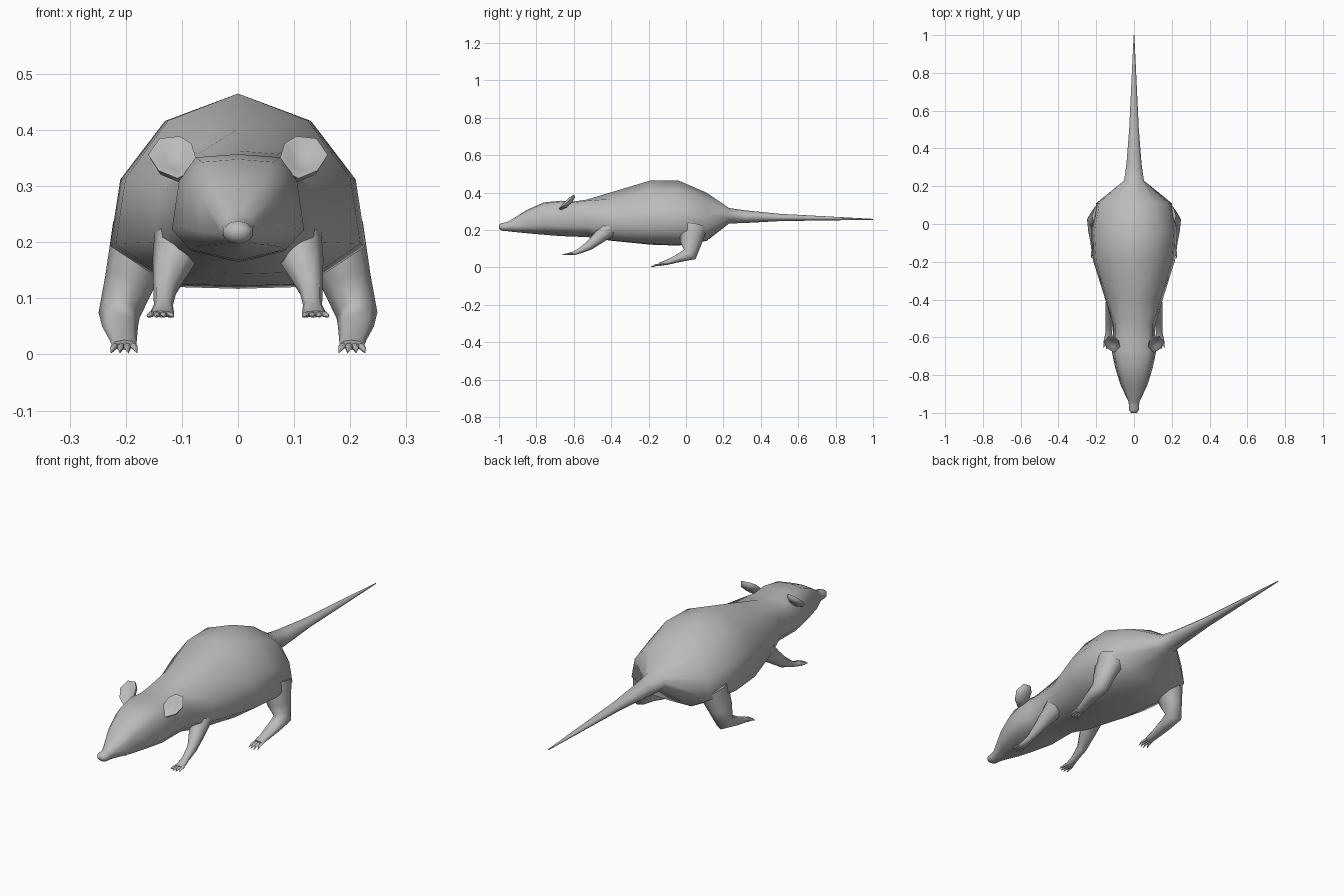
import bpy, bmesh, math
from mathutils import Vector

cube = bpy.data.objects.get("Cube")
if cube:
    bpy.data.objects.remove(cube, do_unlink=True)

# One plain grey for the whole animal
grey = bpy.data.materials.new("plain grey")
grey.use_nodes = True
colour = (0.5, 0.5, 0.5, 1)
grey.diffuse_color = colour
grey.node_tree.nodes["Principled BSDF"].inputs["Base Color"].default_value = colour


def loft(bm, rings):
    """Skin a list of equal-length point rings and cap both ends."""
    loops = [[bm.verts.new(p) for p in ring] for ring in rings]
    n = len(loops[0])
    for a, b in zip(loops, loops[1:]):
        for i in range(n):
            j = (i + 1) % n
            bm.faces.new((a[i], a[j], b[j], b[i]))
    bm.faces.new(loops[0][::-1])
    bm.faces.new(loops[-1])


def limb_rings(path, sides):
    """Elliptical rings across a path of (x, y, z, width radius, depth radius)."""
    pts = [Vector(p[:3]) for p in path]
    rings = []
    for k, p in enumerate(path):
        t = (pts[min(k + 1, len(pts) - 1)] - pts[max(k - 1, 0)]).normalized()
        v = t.cross(Vector((1, 0, 0))).normalized()
        u = v.cross(t)
        rings.append([pts[k] + u * p[3] * math.cos(a) + v * p[4] * math.sin(a)
                      for a in (math.tau * i / sides for i in range(sides))])
    return rings


def finish(bm, name, side=1):
    for v in bm.verts:
        v.co.x *= side
    bmesh.ops.recalc_face_normals(bm, faces=bm.faces)
    mesh = bpy.data.meshes.new(name)
    bm.to_mesh(mesh)
    bm.free()
    mesh.materials.append(grey)
    obj = bpy.data.objects.new(name, mesh)
    bpy.context.collection.objects.link(obj)
    bpy.ops.object.select_all(action='DESELECT')
    obj.select_set(True)
    bpy.context.view_layer.objects.active = obj
    bpy.ops.object.shade_smooth_by_angle(angle=math.radians(75))


# Half cross-sections, top to bottom: (share of half width, share of height)
ROUND = [(0, 1), (.59, .9), (.95, .65), (.95, .35), (.59, .1), (0, 0)]
HEAD = [(0, 1), (.64, .97), (.89, .75), (1, .29), (.72, .1), (0, 0)]
BODY = [(0, 1), (.57, .86), (.92, .56), (1, .22), (.52, .01), (0, 0)]

# Body from nose to tail tip: y, half width, bottom, top, section
STATIONS = [
    (-1.0, .016, .207, .230, ROUND), (-.985, .027, .197, .238, ROUND),
    (-.96, .028, .195, .241, ROUND), (-.94, .031, .192, .252, ROUND),
    (-.85, .072, .183, .308, HEAD), (-.76, .100, .175, .348, HEAD),
    (-.67, .118, .168, .357, HEAD), (-.60, .112, .165, .353, HEAD),
    (-.53, .112, .163, .363, HEAD), (-.40, .152, .143, .402, BODY),
    (-.19, .218, .122, .465, BODY), (-.04, .228, .117, .465, BODY),
    (.11, .200, .142, .400, BODY), (.23, .055, .235, .318, ROUND),
    (.32, .042, .238, .305, ROUND), (.50, .027, .248, .287, ROUND),
    (1.0, .002, .255, .260, ROUND)]

bm = bmesh.new()
rings = []
for y, w, lo, hi, section in STATIONS:
    full = section + [(-x, z) for x, z in section[-2:0:-1]]
    rings.append([(x * w, y, lo + z * (hi - lo)) for x, z in full])
loft(bm, rings)
finish(bm, "body_head_and_tail")

# Leg paths from shoulder or hip down to the sole
HIND = [(.165, .04, .22, .06, .075), (.193, .025, .13, .045, .058),
        (.212, .02, .07, .037, .04), (.21, -.04, .05, .032, .022),
        (.205, -.1, .028, .025, .014), (.203, -.143, .017, .022, .009)]
FRONT = [(.10, -.41, .21, .05, .05), (.115, -.46, .165, .038, .035),
         (.13, -.52, .115, .021, .024), (.133, -.57, .088, .017, .014),
         (.135, -.60, .076, .021, .010), (.138, -.628, .072, .023, .006)]

# Ear outline, and the direction the open side faces
EAR = [Vector(p) for p in (
    (.075, -.650, .350), (.083, -.622, .376), (.104, -.600, .389),
    (.140, -.600, .385), (.160, -.627, .356), (.142, -.658, .328),
    (.108, -.680, .314), (.085, -.670, .325))]
EAR_MID = sum(EAR, Vector()) / len(EAR)
EAR_OUT = Vector((.2, -.65, .72)).normalized()

for side, label in ((1, "left"), (-1, "right")):
    for name, path, reach, drop in (("hind_leg", HIND, .045, .014),
                                    ("front_leg", FRONT, .034, .005)):
        bm = bmesh.new()
        loft(bm, limb_rings(path, 8))
        # Four fanned toes ending in pointed claws
        x, y, z = path[-1][:3]
        for f in (-1, -.33, .33, 1):
            length = reach * (1.0 if abs(f) < .5 else .8)
            toe = [(x + f * .015, y + .012, z, .007, .006),
                   (x + f * .019, y - length * .5, z - drop * .35, .006, .005),
                   (x + f * .023, y - length, z - drop, .001, .001)]
            loft(bm, limb_rings(toe, 5))
        finish(bm, label + "_" + name, side)

    # Cupped ear: back, two rims and a hollow front
    bm = bmesh.new()
    loft(bm, [[EAR_MID + (p - EAR_MID) * s + EAR_OUT * d for p in EAR]
              for s, d in ((.5, -.022), (.95, -.012), (1, 0), (.85, 0), (.4, -.012))])
    finish(bm, label + "_ear", side)
